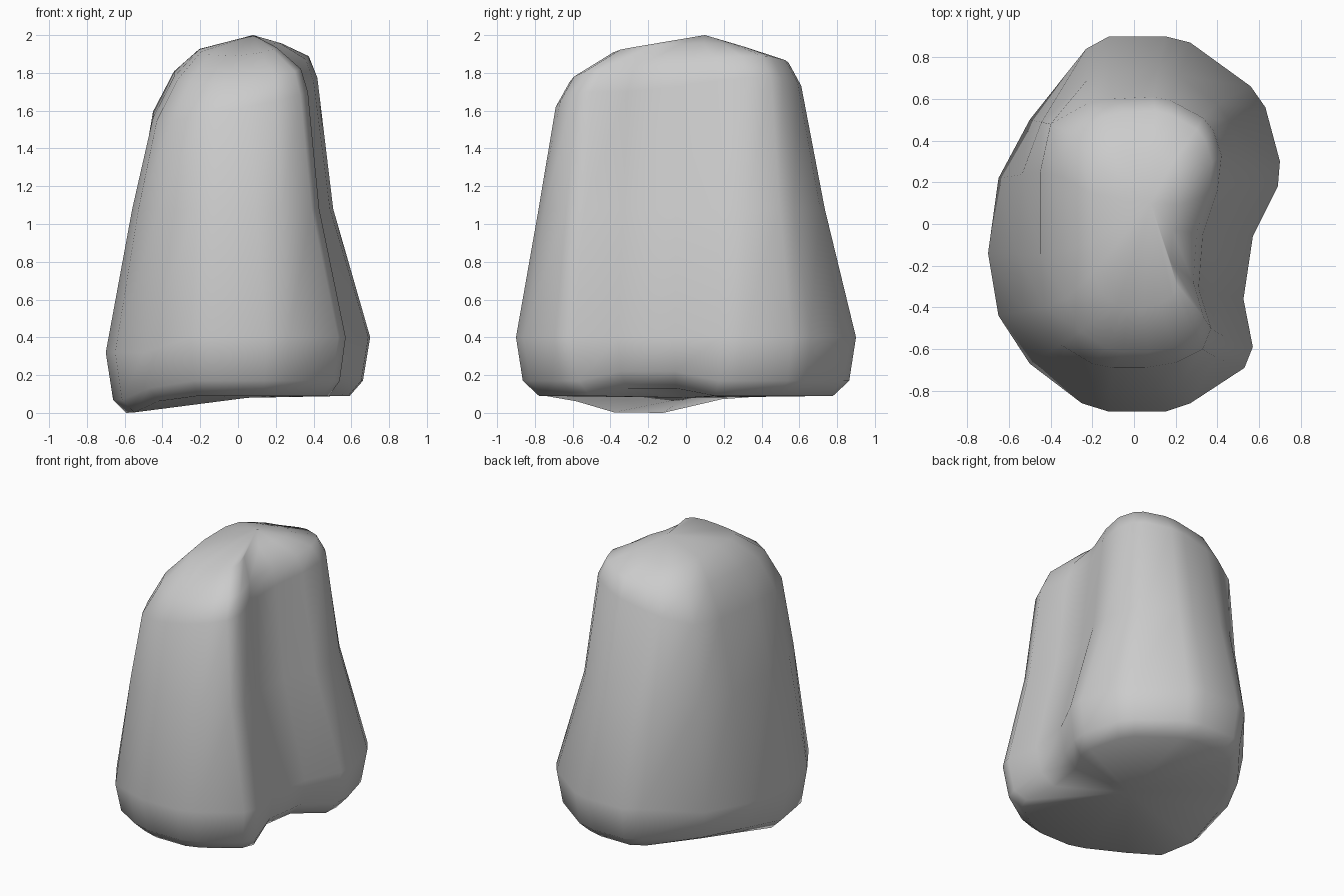
import bpy, bmesh

if "Cube" in bpy.data.objects:
    bpy.data.objects.remove(bpy.data.objects["Cube"])

# Kidney-shaped outlines (counter-clockwise): widest section and shoulder section
LOW = [(.70, .30), (.63, .56), (.56, .66), (.27, .87), (.15, .90), (-.12, .90), (-.23, .84),
       (-.50, .50), (-.65, .22), (-.70, -.14), (-.65, -.44), (-.50, -.67), (-.25, -.86),
       (-.12, -.90), (.15, -.90), (.27, -.86), (.53, -.69), (.57, -.59), (.525, -.36),
       (.57, -.06), (.69, .18)]
HIGH = [(.42, .33), (.38, .45), (.33, .51), (.18, .59), (.09, .61), (-.11, .60), (-.22, .58),
        (-.40, .48), (-.45, .25), (-.45, -.15), (-.43, -.40), (-.35, -.58), (-.20, -.67),
        (-.10, -.69), (.05, -.69), (.20, -.665), (.33, -.60), (.37, -.50), (.31, -.31),
        (.33, -.05), (.40, .16)]


def base_ring():
    ring = []
    for x, y in LOW:
        px, py = x * .845, y * .865
        z = .09
        if px < -.2:                                   # the foot dips at the left front
            fall = max(0, 1 - max(0, abs(py + .25) - .16) / .35)
            z -= .09 * min(1, (-px - .2) / .36) * fall
        if px > .4 and -.4 < py < .1:                  # the groove lifts the lower edge
            px -= .03
            z = .13
        ring.append((px, py, z))
    return ring


def rings():
    yield base_ring()
    yield [(x * .945, y * .96,
            .17 - (.10 if x < -.6 and y < 0 else .04 if x < -.45 else 0)
            + (.05 if x > .5 and -.4 < y < 0 else 0)) for x, y in LOW]
    yield [(x, y, .40 if x > -.3 else .32) for x, y in LOW]
    mid = []
    for (x0, y0), (x1, y1) in zip(LOW, HIGH):
        t = .70 if x0 > .4 else .56
        mid.append((x0 + (x1 - x0) * t, y0 + (y1 - y0) * .57, 1.08))
    yield mid
    yield [(x, y, 1.665 + .2 * x + .08 * y) for x, y in HIGH]
    crown = [(x * .82 + .03, y * .89) for x, y in HIGH]
    yield [(x, y, 1.79 + .1 * x + .08 * y + .1 * abs(x)) for x, y in crown]
    cap = [(x * .5 + .02, y * .58) for x, y in HIGH]
    yield [(x, y, 1.93 + .07 * x + .06 * abs(x) - .2 * y * y + .02 * y) for x, y in cap]


# Loft the sections and close both ends with fans
bm = bmesh.new()
loops = [[bm.verts.new(p) for p in ring] for ring in rings()]
n = len(LOW)
for a, b in zip(loops, loops[1:]):
    for i in range(n):
        j = (i + 1) % n
        bm.faces.new((a[i], a[j], b[j], b[i]))
peak = bm.verts.new((.08, .10, 2.0))
under = bm.verts.new((.05, 0, .08))
for i in range(n):
    j = (i + 1) % n
    bm.faces.new((loops[-1][i], loops[-1][j], peak))
    bm.faces.new((loops[0][j], loops[0][i], under))
bmesh.ops.recalc_face_normals(bm, faces=bm.faces)
for f in bm.faces:
    f.smooth = True

mesh = bpy.data.meshes.new("boulder")
bm.to_mesh(mesh)
bm.free()
boulder = bpy.data.objects.new("boulder", mesh)
bpy.context.collection.objects.link(boulder)
